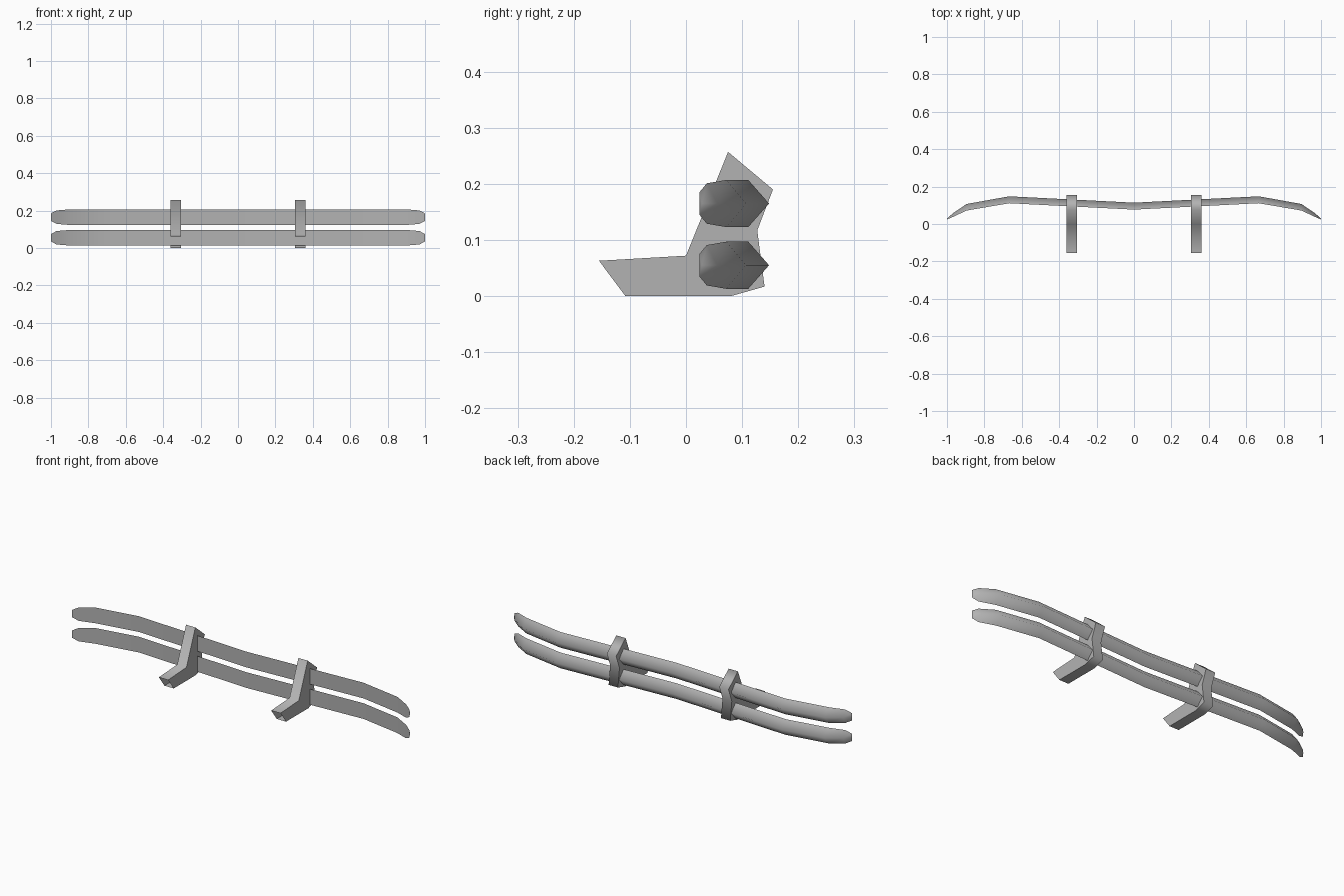
import bpy, bmesh
from math import radians

if "Cube" in bpy.data.objects:
    bpy.data.objects.remove(bpy.data.objects["Cube"])

# Dark grey finish
grey = bpy.data.materials.new("dark_grey")
grey.diffuse_color = (0.45, 0.45, 0.45, 1)
grey.use_nodes = True
grey.node_tree.nodes["Principled BSDF"].inputs["Base Color"].default_value = grey.diffuse_color


def finish(name, bm):
    mesh = bpy.data.meshes.new(name)
    bm.to_mesh(mesh)
    bm.free()
    mesh.materials.append(grey)
    ob = bpy.data.objects.new(name, mesh)
    bpy.context.collection.objects.link(ob)
    return ob


# Rail stations: x, front y, half height, depth of the ridge behind
HALF = [(0.667, 0.111, 0.042, 0.037), (0.895, 0.072, 0.042, 0.035),
        (0.97, 0.037, 0.036, 0.019), (1.0, 0.024, 0.02, 0.004)]
STATIONS = [(-x, y, h, d) for x, y, h, d in reversed(HALF)]
STATIONS += [(0, 0.077, 0.042, 0.037)] + HALF


def rail(name, z):
    # Flat front, ridged back, bowed along its length
    bm = bmesh.new()
    rings = [[bm.verts.new(p) for p in ((x, y, z - h), (x, y, z + h), (x, y + d, z))]
             for x, y, h, d in STATIONS]
    for a, b in zip(rings, rings[1:]):
        for i in range(3):
            j = (i + 1) % 3
            bm.faces.new((a[i], a[j], b[j], b[i]))
    bm.faces.new(rings[0])
    bm.faces.new(rings[-1])
    bmesh.ops.recalc_face_normals(bm, faces=bm.faces)
    ob = finish(name, bm)
    bpy.ops.object.select_all(action='DESELECT')
    ob.select_set(True)
    bpy.context.view_layer.objects.active = ob
    bpy.ops.object.shade_smooth_by_angle(angle=radians(100))


# Bracket side profile (y, z), from the top of the open foot end round to its bottom
PROFILE = [(-0.155, 0.063), (0.0, 0.072), (0.075, 0.257), (0.155, 0.19), (0.127, 0.117),
           (0.14, 0.017), (0.08, 0), (-0.108, 0)]


def bracket(name, cx, width=0.055):
    # Hollow bracket: two flat sides, a smooth strip around them, open foot end
    bm = bmesh.new()
    a, b = [[bm.verts.new((cx + s * width / 2, y, z)) for y, z in PROFILE] for s in (-1, 1)]
    sides = [bm.faces.new(a), bm.faces.new(b)]
    for i in range(len(PROFILE) - 1):
        bm.faces.new((a[i], a[i + 1], b[i + 1], b[i])).smooth = True
    for side in sides:
        for e in side.edges:
            e.smooth = False
    bmesh.ops.recalc_face_normals(bm, faces=bm.faces)
    finish(name, bm)


rail("lower_rail", 0.055)
rail("upper_rail", 0.165)
bracket("left_bracket", -0.333)
bracket("right_bracket", 0.333)
